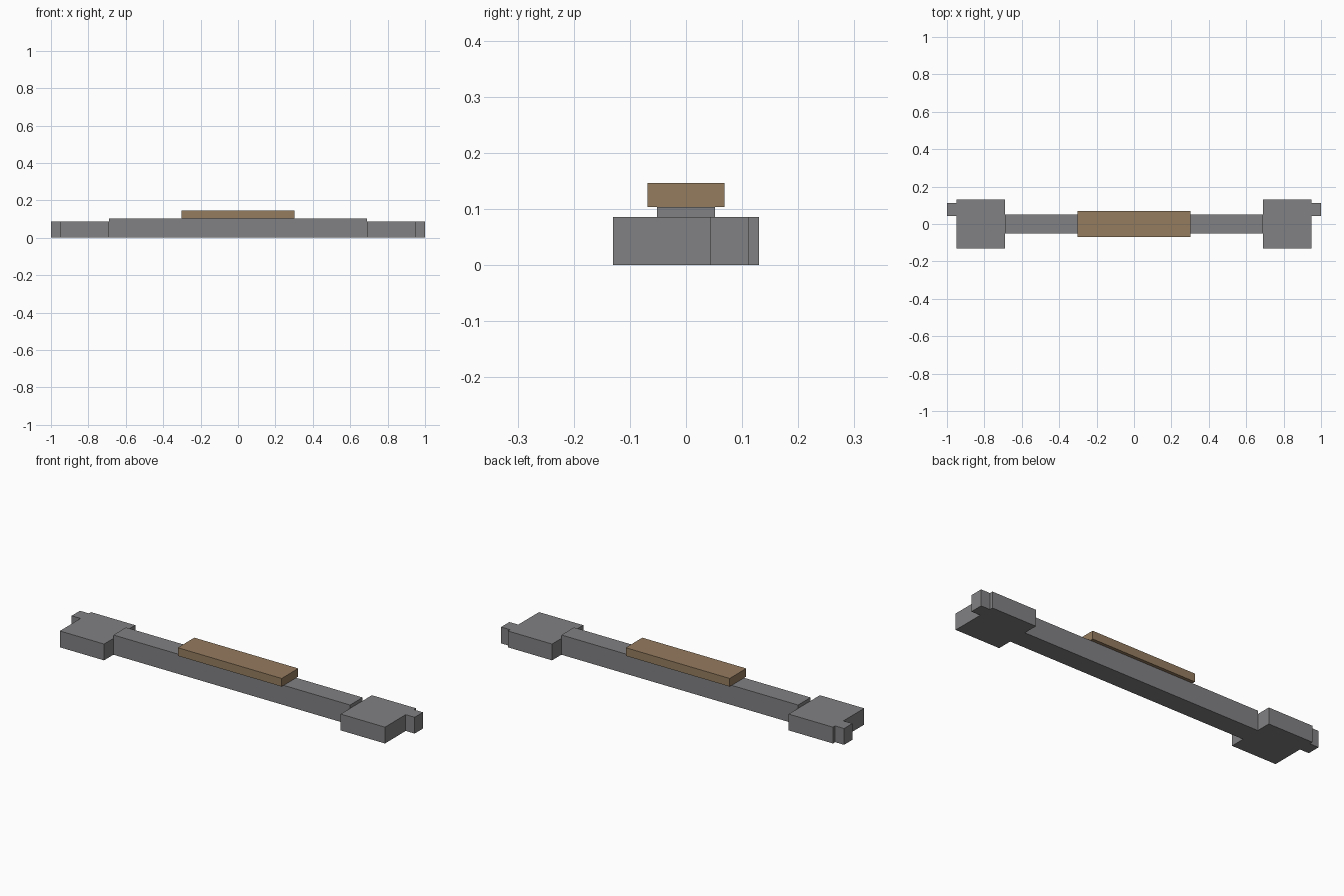
import bpy

default = bpy.data.objects.get("Cube")
if default:
    bpy.data.objects.remove(default, do_unlink=True)


def make_material(name, rgb):
    mat = bpy.data.materials.new(name)
    mat.use_nodes = True
    color = (*rgb, 1.0)
    mat.diffuse_color = color
    mat.node_tree.nodes["Principled BSDF"].inputs["Base Color"].default_value = color
    return mat


def box(name, x, y, z, mat):
    """Box spanning the given (min, max) ranges."""
    spans = (x, y, z)
    bpy.ops.mesh.primitive_cube_add(size=1, location=[(a + b) / 2 for a, b in spans])
    obj = bpy.context.object
    obj.name = name
    obj.scale = [b - a for a, b in spans]
    bpy.ops.object.transform_apply(location=False, rotation=False, scale=True)
    obj.data.materials.append(mat)
    return obj


grey = make_material("metal grey", (0.22, 0.22, 0.23))
brown = make_material("wood brown", (0.30, 0.20, 0.115))

BAR_TOP = 0.104
BLOCK_TOP = 0.086
BLOCK_IN, BLOCK_OUT = 0.69, 0.948

# Long bar and the grip pad on top of it
box("bar", (-BLOCK_IN, BLOCK_IN), (-0.052, 0.052), (0, BAR_TOP), grey)
box("grip_pad", (-0.303, 0.303), (-0.069, 0.069), (BAR_TOP, 0.147), brown)

# End blocks with an off-centre tab at each tip
for side, s in (("left", 1), ("right", -1)):
    box(side + "_end_block", sorted((s * BLOCK_IN, s * BLOCK_OUT)),
        (-0.13, 0.13), (0, BLOCK_TOP), grey)
    box(side + "_end_tab", sorted((s * BLOCK_OUT, s)),
        (0.043, 0.112), (0, BLOCK_TOP), grey)
